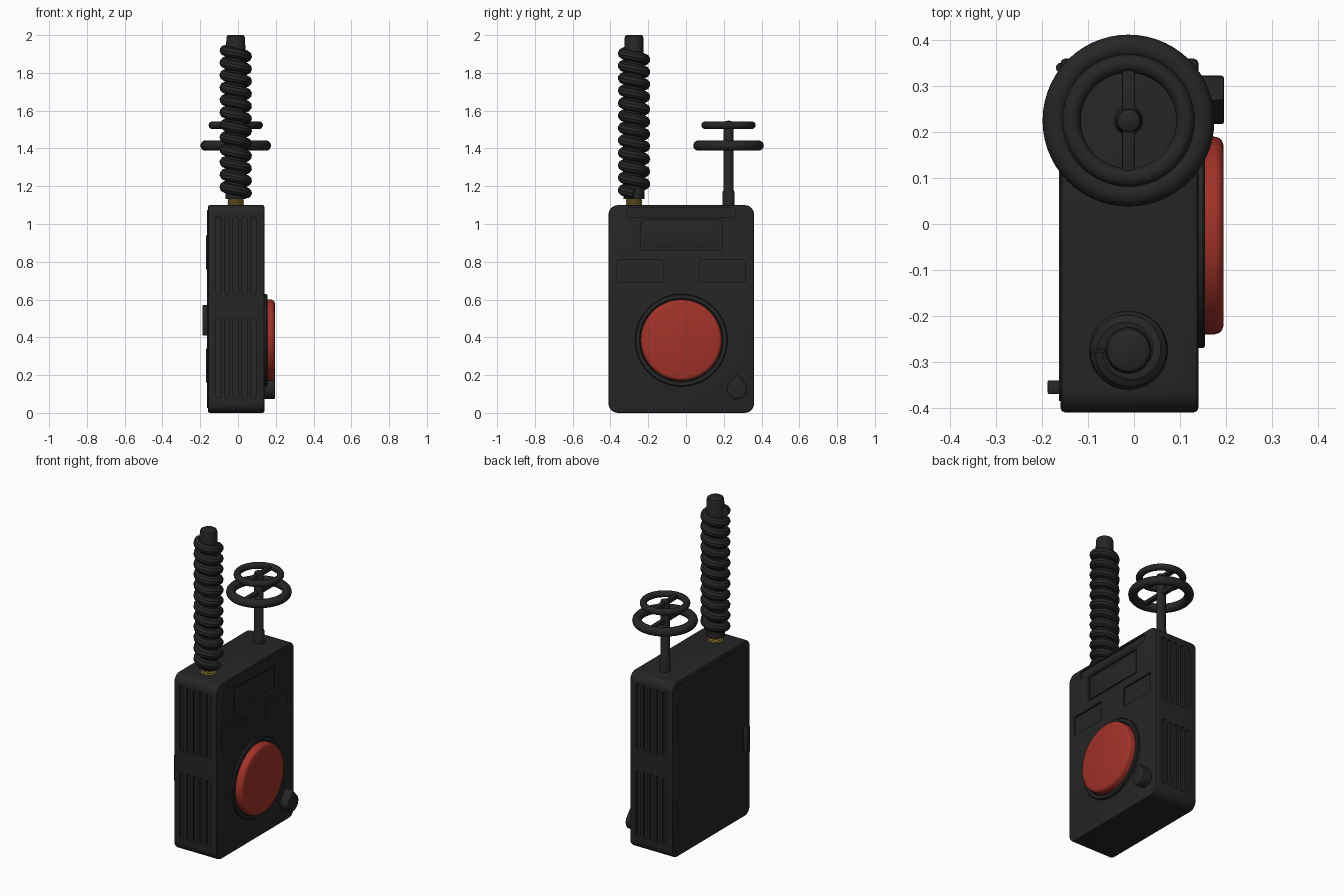
import bpy, bmesh, math
from mathutils import Vector, Matrix

if "Cube" in bpy.data.objects:
    bpy.data.objects.remove(bpy.data.objects["Cube"])


def material(name, rgb):
    m = bpy.data.materials.new(name)
    m.diffuse_color = (*rgb, 1)
    m.use_nodes = True
    m.node_tree.nodes["Principled BSDF"].inputs["Base Color"].default_value = m.diffuse_color
    return m


BLACK = material("black plastic", (0.019, 0.019, 0.019))
RED = material("red button", (0.36, 0.032, 0.022))
BRASS = material("brass", (0.45, 0.28, 0.05))


def finish(name, bm, mat):
    bmesh.ops.recalc_face_normals(bm, faces=bm.faces)
    me = bpy.data.meshes.new(name)
    bm.to_mesh(me)
    bm.free()
    ob = bpy.data.objects.new(name, me)
    bpy.context.collection.objects.link(ob)
    me.materials.append(mat)
    smooth(ob)
    return ob


def smooth(ob):
    bpy.ops.object.select_all(action='DESELECT')
    bpy.context.view_layer.objects.active = ob
    ob.select_set(True)
    bpy.ops.object.shade_smooth_by_angle(angle=math.radians(35))


def box(name, lo, hi, mat=BLACK, round_axis=None, radius=0.0, edge=0.0):
    """Box between two corners; edges along round_axis get radius, all get edge."""
    lo, hi = Vector(lo), Vector(hi)
    bm = bmesh.new()
    bmesh.ops.create_cube(bm, size=1)
    for v in bm.verts:
        v.co = Vector(c * s for c, s in zip(v.co, hi - lo)) + (lo + hi) / 2
    if round_axis is not None:
        es = [e for e in bm.edges
              if abs((e.verts[0].co - e.verts[1].co).normalized()[round_axis]) > 0.9]
        bmesh.ops.bevel(bm, geom=es, offset=radius, segments=6, profile=0.5, affect='EDGES')
    if edge:
        es = [e for e in bm.edges if e.calc_face_angle(0) > 0.8]
        bmesh.ops.bevel(bm, geom=es, offset=edge, segments=2, profile=0.5, affect='EDGES')
    return finish(name, bm, mat)


def lathe(name, profile, origin, axis='Z', mat=BLACK, steps=48, closed=False):
    """Revolve (radius, height) points about an axis through origin."""
    bm = bmesh.new()
    pts = profile + [profile[0]] if closed else profile
    vs = [bm.verts.new((r, 0, h)) for r, h in pts]
    es = [bm.edges.new(p) for p in zip(vs, vs[1:])]
    bmesh.ops.spin(bm, geom=vs + es, cent=(0, 0, 0), axis=(0, 0, 1),
                   angle=math.tau, steps=steps)
    bmesh.ops.remove_doubles(bm, verts=bm.verts, dist=1e-5)
    rot = Matrix.Rotation(math.pi / 2, 4, 'Y') if axis == 'X' else Matrix()
    bm.transform(Matrix.Translation(origin) @ rot)
    return finish(name, bm, mat)


def ring(name, major, minor, origin):
    prof = [(major + minor * math.cos(a), minor * math.sin(a))
            for a in (math.tau * i / 14 for i in range(14))]
    return lathe(name, prof, origin, closed=True, steps=56)


X0, X1, Y0, Y1 = -0.16, 0.14, -0.41, 0.36
CX = -0.012

# Case with recessed panels on its face and vent slots on both narrow sides
case = box("case", (X0, Y0, 0), (X1, Y1, 1.1), round_axis=0, radius=0.05, edge=0.01)
cutters = []
for y0, y1, z0, z1 in [(-0.24, 0.19, 0.86, 1.02), (-0.31, 0.26, 1.035, 1.085),
                       (-0.365, -0.12, 0.69, 0.81), (0.075, 0.315, 0.69, 0.81)]:
    cutters.append(box("panel_cutter", (X1 - 0.012, y0, z0), (X1 + 0.05, y1, z1),
                       round_axis=0, radius=0.01))
for side in (Y0, Y1):
    for i in range(5):
        x = CX + (i - 2) * 0.046
        for z0, z1 in ((0.08, 0.5), (0.63, 1.04)):
            cutters.append(box("vent_cutter", (x - 0.014, side - 0.015, z0),
                               (x + 0.014, side + 0.015, z1), round_axis=1, radius=0.0135))
for c in cutters:
    c.hide_render = True
    mod = case.modifiers.new("cut", 'BOOLEAN')
    mod.operation, mod.solver, mod.object = 'DIFFERENCE', 'EXACT', c
    bpy.context.view_layer.objects.active = case
    bpy.ops.object.modifier_apply(modifier=mod.name)
    bpy.data.objects.remove(c)
smooth(case)

# Raised inner plate of the display window
box("display_plate", (X1 - 0.02, -0.228, 0.872), (X1 - 0.006, 0.178, 1.008), edge=0.004)

# Big red push button in its bezel
lathe("button_bezel", [(0, -0.01), (0.245, -0.01), (0.245, 0.01), (0.24, 0.015),
                       (0.222, 0.015), (0.218, 0.008), (0, 0.008)], (X1, -0.025, 0.385), 'X', steps=64)
lathe("red_button", [(0, 0), (0.215, 0), (0.215, 0.036), (0.212, 0.046), (0.205, 0.052),
                     (0.195, 0.055), (0, 0.055)], (X1, -0.025, 0.385), 'X', RED, 64)

# Teardrop knob with its point upwards
bm = bmesh.new()
cy, cz, r = 0.27, 0.126, 0.053
outline = [(cy, 0.207)] + [(cy + r * math.cos(a), cz + r * math.sin(a))
                           for a in (math.radians(35 - 250 * i / 20) for i in range(21))]
base = bm.faces.new([bm.verts.new((X1 - 0.005, y, z)) for y, z in outline])
top = bmesh.ops.extrude_face_region(bm, geom=[base])["geom"]
for v in top:
    if isinstance(v, bmesh.types.BMVert):
        v.co.x = 0.196
rim = [e for e in bm.edges if all(v.co.x > 0.19 for v in e.verts)]
bmesh.ops.bevel(bm, geom=rim, offset=0.006, segments=2, profile=0.5, affect='EDGES')
finish("teardrop_knob", bm, BLACK)

# Hinges and latch of the rear cover
box("rear_cover", (X0 - 0.003, Y0 + 0.025, 0.025), (X0 + 0.01, Y1 - 0.025, 1.075),
    round_axis=0, radius=0.04)
for z in (0.16, 0.76):
    lathe("hinge", [(0, 0), (0.011, 0), (0.011, 0.18), (0, 0.18)], (X0 + 0.001, 0.34, z), steps=16)
box("latch", (-0.188, -0.37, 0.41), (X0 + 0.01, -0.34, 0.57), edge=0.004)

# Antenna: threaded brass collar, rod and coil
AY = -0.275
thread = [(0, 1.09)]
for i in range(4):
    thread += [(0.04, 1.098 + i * 0.011), (0.044, 1.1035 + i * 0.011)]
lathe("antenna_collar", thread + [(0.04, 1.142), (0, 1.142)], (CX, AY, 0), mat=BRASS, steps=32)
lathe("antenna_rod", [(0, 1.132), (0.055, 1.132), (0.055, 1.5), (0.05, 1.985), (0.046, 1.996),
                      (0.04, 2.0), (0, 2.0)], (CX, AY, 0), steps=32)
curve = bpy.data.curves.new("antenna_coil", 'CURVE')
curve.dimensions = '3D'
curve.bevel_depth, curve.bevel_resolution, curve.use_fill_caps = 0.028, 3, True
TURNS, SEG = 11.5, 28
n = int(TURNS * SEG)
sp = curve.splines.new('POLY')
sp.points.add(n)
for i, p in enumerate(sp.points):
    a = -math.tau * i / SEG
    p.co = (CX + 0.058 * math.cos(a), AY + 0.058 * math.sin(a), 1.163 + 0.757 * i / n, 1)
coil = bpy.data.objects.new("antenna_coil", curve)
bpy.context.collection.objects.link(coil)
curve.materials.append(BLACK)
bpy.ops.object.select_all(action='DESELECT')
bpy.context.view_layer.objects.active = coil
coil.select_set(True)
bpy.ops.object.convert(target='MESH')
smooth(bpy.context.view_layer.objects.active)

# Tuning handwheels on a shared stem
WY = 0.225
lathe("wheel_stem", [(0, 1.09), (0.032, 1.09), (0.032, 1.17), (0.027, 1.18), (0.027, 1.53),
                     (0.024, 1.54), (0.012, 1.546), (0, 1.547)], (CX, WY, 0), steps=24)
for name, z, major, minor in (("lower", 1.415, 0.16, 0.027), ("upper", 1.523, 0.124, 0.02)):
    ring(name + "_wheel_rim", major, minor, (CX, WY, z))
    box(name + "_wheel_spokes", (CX - 0.014, WY - major, z - 0.012),
        (CX + 0.014, WY + major, z + 0.012), edge=0.004)
